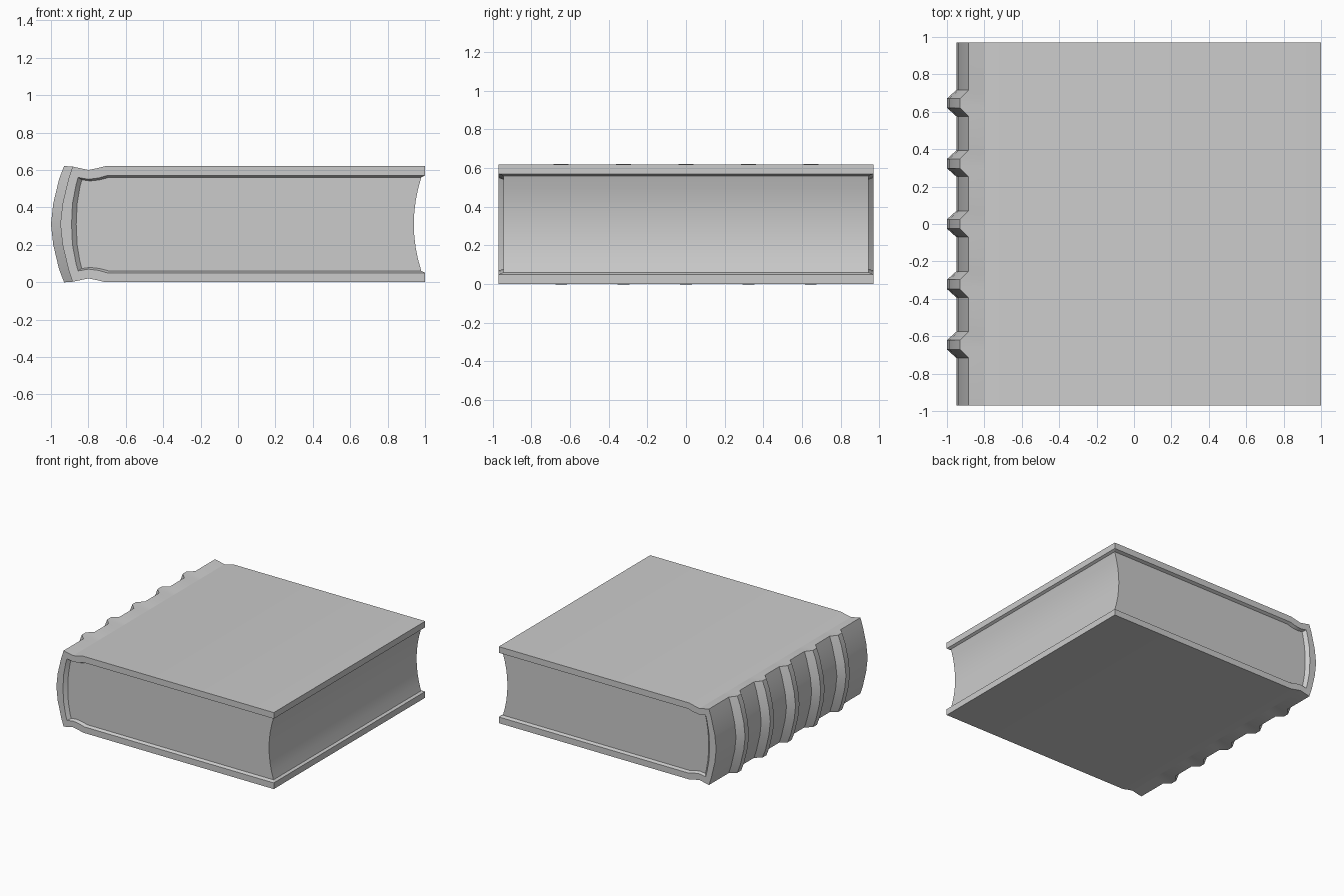
import bpy, bmesh

if "Cube" in bpy.data.objects:
    bpy.data.objects.remove(bpy.data.objects["Cube"])

MID = 0.31      # mirror height of the profile
HALF = 0.97     # cover half length along y
PAGE = 0.945    # page half length along y


def full(half):
    """Mirror an upper half profile (ending on the mid height) downwards."""
    return half + [(x, 2 * MID - z) for x, z in reversed(half[:-1])]


def make(name, verts, faces):
    bm = bmesh.new()
    vs = [bm.verts.new(v) for v in verts]
    for f in faces:
        bm.faces.new([vs[i] for i in f])
    bmesh.ops.recalc_face_normals(bm, faces=bm.faces)
    me = bpy.data.meshes.new(name)
    bm.to_mesh(me)
    bm.free()
    ob = bpy.data.objects.new(name, me)
    bpy.context.collection.objects.link(ob)
    bpy.context.view_layer.objects.active = ob
    ob.select_set(True)
    bpy.ops.object.shade_smooth_by_angle(angle=0.35)
    ob.select_set(False)
    return ob


def bridge(rows, n, closed=True):
    """Quads between consecutive rows of n points."""
    m = n if closed else n - 1
    return [(r * n + i, r * n + (i + 1) % n, (r + 1) * n + (i + 1) % n, (r + 1) * n + i)
            for r in range(rows - 1) for i in range(m)]


outer = full([(1, .62), (-.71, .62), (-.75, .61), (-.80, .60), (-.885, .618),
              (-.907, .55), (-.938, .42), (-.95, .31)])
inner = full([(1, .57), (-.70, .57), (-.745, .557), (-.80, .55), (-.855, .56),
              (-.866, .52), (-.885, .42), (-.89, .31)])
paper = full([(.98, .56), (-.69, .56), (-.74, .547), (-.79, .541), (-.835, .547),
              (-.845, .51), (-.860, .42), (-.865, .31)])
n = len(outer)

# Cover: sections along y, with the spine pushed out at five raised bands
sections = [(-HALF, 0)]
for i in range(-2, 3):
    c = i * 0.323
    sections += [(c - .07, 0), (c - .025, 1), (c + .025, 1), (c + .07, 0)]
sections.append((HALF, 0))
verts = []
for y, rib in sections:
    for k, (x, z) in enumerate(outer):
        if rib and 4 <= k <= n - 5:
            x -= .05 if 4 < k < n - 5 else .045
            z += (.003 if k == 4 else -.003 if k == n - 5 else 0)
        verts.append((x, y, z))
    verts += [(x, y, z) for x, z in reversed(inner)]
faces = bridge(len(sections), 2 * n)
last = (len(sections) - 1) * 2 * n
for b in (0, last):
    faces += [(b + i, b + i + 1, b + 2 * n - 2 - i, b + 2 * n - 1 - i) for i in range(n - 1)]
make("cover", verts, faces)

# Page block with a hollow fore edge
fore = [(.94 + .04 * (t / 4) ** 2, MID + .25 * t / 4) for t in range(-3, 4)]
ring = paper + fore
m = len(ring)
verts = [(x, y, z) for y in (-PAGE, PAGE) for x, z in ring]
make("pages", verts, bridge(2, m) + [tuple(range(m)), tuple(range(m, 2 * m))])

# Endpapers flaring from the page block to the cover edges
for name, s in (("endpaper_front", -1), ("endpaper_back", 1)):
    verts = [(x, s * HALF, z) for x, z in inner] + [(x, s * PAGE, z) for x, z in paper]
    make(name, verts, bridge(2, n, False))
for name, k in (("endpaper_top", 0), ("endpaper_bottom", -1)):
    (xi, zi), (xp, zp) = inner[k], paper[k]
    make(name, [(xi, -HALF, zi), (xi, HALF, zi), (xp, PAGE, zp), (xp, -PAGE, zp)], [(0, 1, 2, 3)])
